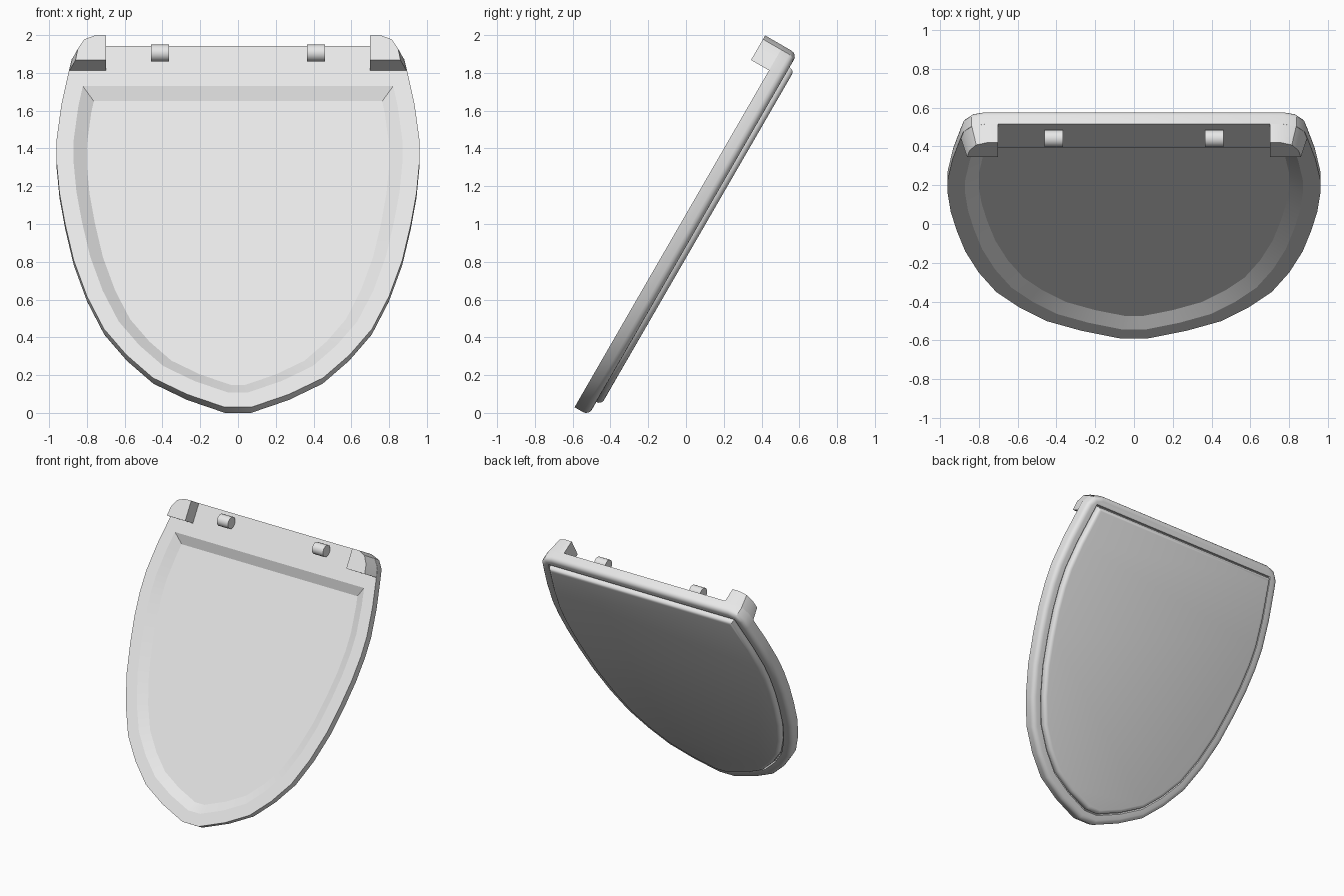
import bpy, bmesh, math
from mathutils import Matrix, Vector

if "Cube" in bpy.data.objects:
    bpy.data.objects.remove(bpy.data.objects["Cube"])

TILT = Matrix.Rotation(math.radians(60), 4, 'X')   # lid leans back
FRONT, BACK, TOP = 0.526, 0.44, 1.94               # depths and top end, lid frame

mat = bpy.data.materials.new("light_grey")
mat.diffuse_color = (0.8, 0.8, 0.8, 1)
mat.use_nodes = True
mat.node_tree.nodes["Principled BSDF"].inputs["Base Color"].default_value = mat.diffuse_color

# Right half of the outline, from the tip up and round the top corner
SIDE = [(.07, -.269), (.27, -.19), (.45, -.09), (.59, .05), (.71, .21), (.80, .41),
        (.87, .63), (.915, .85), (.945, 1.04), (.96, 1.22), (.96, 1.37), (.935, 1.58)]
CORNER = [(.895, 1.79), (.88, 1.86), (.838, 1.917), (.77, TOP)]
HALF = SIDE + CORNER
K = len(SIDE)


def finish(bm, name, angle=25):
    bmesh.ops.recalc_face_normals(bm, faces=bm.faces)
    bm.transform(TILT)
    me = bpy.data.meshes.new(name)
    bm.to_mesh(me)
    bm.free()
    me.materials.append(mat)
    ob = bpy.data.objects.new(name, me)
    bpy.context.collection.objects.link(ob)
    bpy.ops.object.select_all(action='DESELECT')
    ob.select_set(True)
    bpy.context.view_layer.objects.active = ob
    bpy.ops.object.shade_smooth_by_angle(angle=math.radians(angle))
    return ob


def inset(d):
    """Half outline moved inwards by d."""
    ring = [Vector(p) for p in HALF]
    ring = [Vector((-ring[0].x, ring[0].y))] + ring + [Vector((-ring[-1].x, ring[-1].y))]
    out = []
    for a, b, c in zip(ring, ring[1:], ring[2:]):
        e, f = (b - a).normalized(), (c - b).normalized()
        n, m = Vector((-e.y, e.x)), Vector((-f.y, f.x))
        out.append(b + (n + m) * d / (1 + n.dot(m)))
    return out


def cut_inset(d, top):
    """Inset outline ending in a straight top edge with sharp corners."""
    pts = inset(d)
    a, b = pts[K - 1], pts[K]
    return pts[:K] + [a.lerp(b, (top - a.y) / (b.y - a.y))]


def add_ring(bm, half, depth):
    pts = [(p.x, p.y) for p in half] + [(-p.x, p.y) for p in reversed(half)]
    return [bm.verts.new((x, y, depth)) for x, y in pts]


def bridge(bm, a, b):
    n = len(a)
    for i in range(n):
        j = (i + 1) % n
        bm.faces.new((a[i], a[j], b[j], b[i]))


def rim_face(bm, outer, inner):
    """Flat border between the full outline and a cut inset."""
    for i in range(K - 1):
        bm.faces.new((outer[i], outer[i + 1], inner[i + 1], inner[i]))
        bm.faces.new((outer[-1 - i], outer[-2 - i], inner[-2 - i], inner[-1 - i]))
    bm.faces.new((outer[0], inner[0], inner[-1], outer[-1]))
    bm.faces.new(outer[K - 1:len(outer) - K + 1] + inner[K - 1:len(inner) - K + 1][::-1])


# Lid: flat front rim, recessed front, rounded rim and raised back panel
bm = bmesh.new()
front = add_ring(bm, inset(0), FRONT)
last = front
R = 0.035
for s in range(5):
    t = s * math.pi / 8
    ring = add_ring(bm, inset(R * (1 - math.cos(t))), BACK + R * (1 - math.sin(t)))
    bridge(bm, last, ring)
    last = ring

recess = add_ring(bm, cut_inset(.09, 1.694), FRONT)
rim_face(bm, front, recess)
floor = add_ring(bm, cut_inset(.16, 1.625), FRONT - .04)
bridge(bm, recess, floor)
bm.faces.new(floor)

# Groove around the back panel, then the panel's rounded edge
prev = add_ring(bm, cut_inset(.07, TOP - .07), BACK)
rim_face(bm, last, prev)
steps = [(.076, BACK + .016), (.082, BACK + .016)]
for s in range(5):
    t = s * math.pi / 8
    steps.append((.082 + .028 * (1 - math.cos(t)), .438 - .028 * math.sin(t)))
for d, depth in steps:
    ring = add_ring(bm, cut_inset(d, TOP - d), depth)
    bridge(bm, prev, ring)
    prev = ring
bm.faces.new(prev)
finish(bm, "lid")

for side, label in ((1, "right"), (-1, "left")):
    # Corner block, tapering outwards to its base
    bm = bmesh.new()
    prof = [(.70, 1.79)] + CORNER + [(.70, TOP)]
    base = [bm.verts.new((side * x, u, FRONT - .01)) for x, u in prof]
    cap = [bm.verts.new((side * (.70 + (x - .70) * .82), u, .636)) for x, u in prof]
    bridge(bm, base, cap)
    bm.faces.new(base)
    bm.faces.new(cap)
    finish(bm, label + "_corner_block", 32)

    # Hinge barrel
    bm = bmesh.new()
    place = Matrix.Translation((side * .413, 1.87, .571)) @ Matrix.Rotation(math.pi / 2, 4, 'Y')
    bmesh.ops.create_cone(bm, cap_ends=True, segments=16, radius1=.045, radius2=.045,
                          depth=.096, matrix=place)
    finish(bm, label + "_hinge_barrel")
